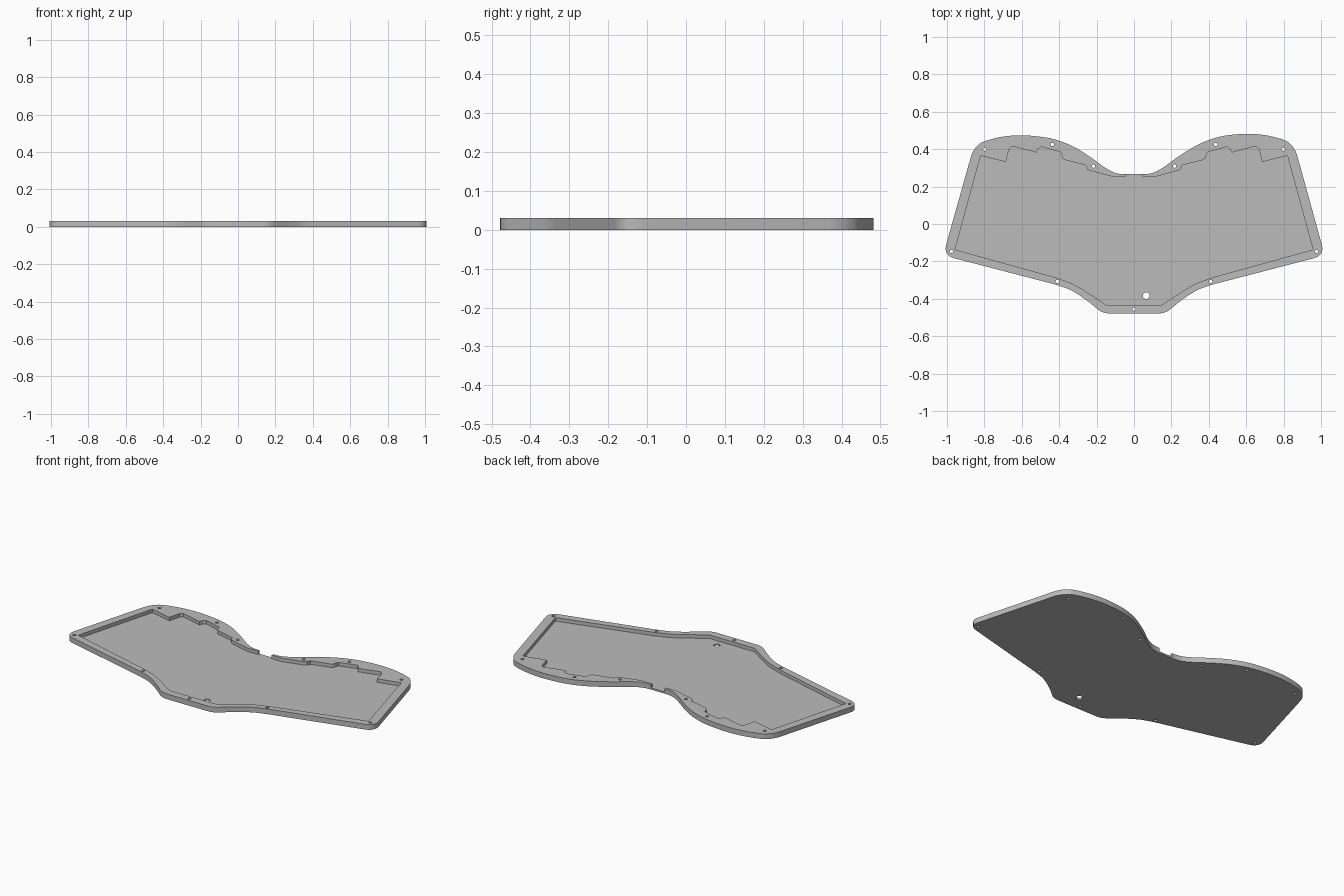
import bpy, bmesh, math
from mathutils import Vector

if "Cube" in bpy.data.objects:
    bpy.data.objects.remove(bpy.data.objects["Cube"])

HEIGHT, FLOOR = 0.031, 0.010

grey = bpy.data.materials.new("grey")
grey.diffuse_color = (0.5, 0.5, 0.5, 1)
grey.use_nodes = True
grey.node_tree.nodes["Principled BSDF"].inputs["Base Color"].default_value = grey.diffuse_color


def spline(pts, steps=8):
    """Catmull-Rom curve through the points."""
    p = [Vector(q) for q in pts]
    p = [2 * p[0] - p[1]] + p + [2 * p[-1] - p[-2]]
    out = []
    for a, b, c, d in zip(p, p[1:], p[2:], p[3:]):
        for i in range(steps):
            t = i / steps
            out.append(0.5 * (2 * b + (c - a) * t + (2 * a - 5 * b + 4 * c - d) * t * t
                              + (3 * b - a - 3 * c + d) * t ** 3))
    return out + [p[-2]]


def corner(a, b, c, r, steps=8):
    """Rounded corner at b, starting and ending r away from it."""
    a, b, c = Vector(a), Vector(b), Vector(c)
    s, e = b + (a - b).normalized() * r, b + (c - b).normalized() * r
    return [s.lerp(b, i / steps).lerp(b.lerp(e, i / steps), i / steps) for i in range(steps + 1)]


def prism(name, pts, z0, z1):
    bm = bmesh.new()
    face = bm.faces.new([bm.verts.new((x, y, z0)) for x, y in pts])
    top = bmesh.ops.extrude_face_region(bm, geom=[face])
    bmesh.ops.translate(bm, vec=(0, 0, z1 - z0),
                        verts=[v for v in top["geom"] if isinstance(v, bmesh.types.BMVert)])
    bmesh.ops.recalc_face_normals(bm, faces=bm.faces)
    mesh = bpy.data.meshes.new(name)
    bm.to_mesh(mesh)
    bm.free()
    mesh.materials.append(grey)
    obj = bpy.data.objects.new(name, mesh)
    bpy.context.collection.objects.link(obj)
    return obj


def mirrored(half):
    return half + [Vector((-p[0], p[1])) for p in reversed(half)]


# Outer outline, right half from front to back
outline = corner((0, -0.478), (0.167, -0.478), (0.25, -0.412), 0.035)
outline += spline([(0.235, -0.422), (0.30, -0.376), (0.355, -0.346), (0.43, -0.321)])
outline += corner((0.43, -0.321), (1.02, -0.168), (0.876, 0.36), 0.062)
outline += spline([(0.88, 0.34), (0.865, 0.386), (0.84, 0.424), (0.80, 0.45), (0.70, 0.475),
                   (0.59, 0.482), (0.46, 0.467), (0.35, 0.428), (0.245, 0.366),
                   (0.165, 0.308), (0.115, 0.279), (0.075, 0.268), (0.03, 0.266)])
outline = mirrored(outline)
for p in outline:                       # left shoulder sits slightly lower
    if p[0] < -0.3 and p[1] > 0.3:
        p[1] -= 0.008 * min(1, (-p[0] - 0.3) / 0.2)
tray = prism("tray", outline, 0, HEIGHT)

# Pocket outline with stepped back edge and an open notch at the middle
pocket = [Vector(q) for q in [
    (0.15, -0.432), (0.265, -0.356), (0.33, -0.318), (0.415, -0.287), (0.957, -0.137),
    (0.82, 0.365), (0.685, 0.332), (0.667, 0.402), (0.650, 0.416), (0.522, 0.382),
    (0.513, 0.402), (0.497, 0.413), (0.392, 0.384), (0.382, 0.352), (0.372, 0.343),
    (0.257, 0.314), (0.250, 0.294), (0.238, 0.286), (0.130, 0.257), (0.115, 0.253),
    (0.045, 0.253), (0.045, 0.35)]]
cutters = [prism("pocket_cutter", mirrored(pocket), FLOOR, 0.1)]

# Screw holes and the larger floor hole
holes = [(0, -0.455, 0.009), (0.065, -0.383, 0.018)]
for s in (-1, 1):
    holes += [(s * x, y, 0.009) for x, y in
              [(0.798, 0.399), (0.437, 0.425), (0.217, 0.309), (0.976, -0.147), (0.41, -0.307)]]
for x, y, r in holes:
    ring = [(x + r * math.cos(i * math.tau / 24), y + r * math.sin(i * math.tau / 24))
            for i in range(24)]
    cutters.append(prism("hole_cutter", ring, -0.1, 0.1))

for c in cutters:
    mod = tray.modifiers.new("cut", "BOOLEAN")
    mod.operation, mod.solver, mod.object = "DIFFERENCE", "EXACT", c
    c.hide_render = True

# Bake the cuts and drop the cutters
cut = bpy.data.meshes.new_from_object(tray.evaluated_get(bpy.context.evaluated_depsgraph_get()))
tray.modifiers.clear()
tray.data = cut
for c in cutters:
    bpy.data.objects.remove(c)
bpy.context.view_layer.objects.active = tray
tray.select_set(True)
bpy.ops.object.shade_smooth_by_angle(angle=math.radians(30))
